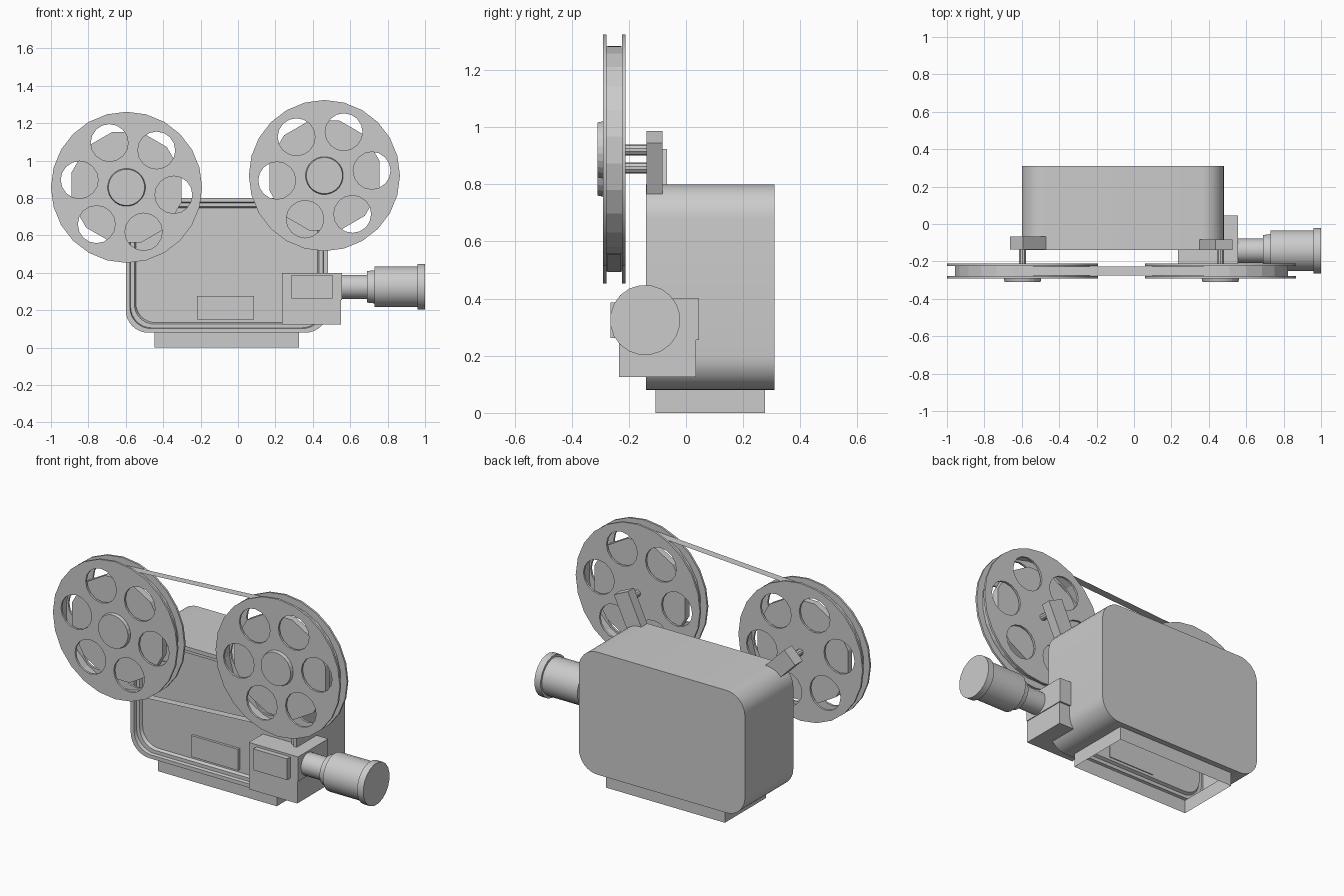
import bpy, bmesh
from math import sin, cos, pi, radians
from mathutils import Matrix, Vector

if "Cube" in bpy.data.objects:
    bpy.data.objects.remove(bpy.data.objects["Cube"])


def finish(name, bm, smooth=None):
    bmesh.ops.recalc_face_normals(bm, faces=bm.faces[:])
    me = bpy.data.meshes.new(name)
    bm.to_mesh(me)
    bm.free()
    ob = bpy.data.objects.new(name, me)
    bpy.context.collection.objects.link(ob)
    if smooth:
        bpy.ops.object.select_all(action='DESELECT')
        ob.select_set(True)
        bpy.context.view_layer.objects.active = ob
        bpy.ops.object.shade_smooth_by_angle(angle=radians(smooth))
    return ob


def box(name, x, y, z, tilt=0):
    size = (x[1] - x[0], y[1] - y[0], z[1] - z[0])
    mid = Vector((sum(x) / 2, sum(y) / 2, sum(z) / 2))
    bm = bmesh.new()
    bmesh.ops.create_cube(bm, size=1, matrix=Matrix.Translation(mid)
                          @ Matrix.Rotation(tilt, 4, 'Y') @ Matrix.Diagonal((*size, 1)))
    return finish(name, bm)


def bridge(bm, rings):
    for a, b in zip(rings, rings[1:]):
        n = len(a)
        for i in range(n):
            bm.faces.new((a[i], a[(i + 1) % n], b[(i + 1) % n], b[i]))


def turned(name, profile, center, axis, sides, caps=True, smooth=None):
    """Profile of (position along axis, radius); center gives the other two coordinates."""
    bm = bmesh.new()
    rings = []
    for t, r in profile:
        ring = []
        for i in range(sides):
            a = 2 * pi * (i + 0.5) / sides
            u, v = center[0] + r * cos(a), center[1] + r * sin(a)
            ring.append(bm.verts.new((t, u, v) if axis == 'X' else (u, t, v)))
        rings.append(ring)
    bridge(bm, rings)
    if caps:
        bm.faces.new(rings[0])
        bm.faces.new(rings[-1])
    return finish(name, bm, smooth)


def rounded(x0, x1, z0, z1, r, seg=8):
    pts = []
    for k, (cx, cz) in enumerate([(x1 - r, z1 - r), (x0 + r, z1 - r),
                                  (x0 + r, z0 + r), (x1 - r, z0 + r)]):
        for i in range(seg + 1):
            a = pi / 2 * (k + i / seg)
            pts.append((cx + r * cos(a), cz + r * sin(a)))
    return pts


# Hollow body shell with stepped front rim, open foot pulled out of the bottom
bm = bmesh.new()
rings = []
for inset, y in [(0, .31), (0, -.14), (.022, -.14), (.026, -.122), (.046, -.122), (.054, -.105)]:
    pts = rounded(-.60 + inset, .48 - inset, .08 + inset, .80 - inset, .12 - inset * .3)
    rings.append([bm.verts.new((px, y, pz)) for px, pz in pts])
bridge(bm, rings)
bm.faces.new(rings[0])
bm.faces.new(rings[-1])
bmesh.ops.recalc_face_normals(bm, faces=bm.faces[:])
bottom = max((f for f in bm.faces if f.normal.z < -.99 and f.calc_center_median().z < .081),
             key=lambda f: f.calc_area())
bmesh.ops.inset_individual(bm, faces=[bottom], thickness=.047)
foot = bmesh.ops.extrude_discrete_faces(bm, faces=[bottom])['faces'][0]
for v in foot.verts:
    v.co.z = 0
bmesh.ops.delete(bm, geom=[foot], context='FACES_ONLY')
finish('body', bm, 30)
box('front_plate', (-.22, .085), (-.12, -.10), (.15, .275))

# Lens housing and lens barrel
box('housing_lower', (.235, .55), (-.235, .035), (.125, .255))
box('housing_upper', (.235, .555), (-.235, .045), (.255, .40))
box('housing_window', (.285, .505), (-.265, -.23), (.262, .387))
turned('lens', [(.54, .065), (.69, .065), (.69, .085), (.73, .09), (.73, .11),
                (.96, .11), (.96, .123), (1.0, .123)], (-.143, .325), 'X', 20, smooth=30)


# Reels
def flange(name, cx, y, cz, phase):
    cu = bpy.data.curves.new(name, 'CURVE')
    cu.dimensions = '2D'
    cu.fill_mode = 'BOTH'
    cu.extrude = .006

    def circle(ox, oy, r, n):
        sp = cu.splines.new('POLY')
        sp.points.add(n - 1)
        sp.use_cyclic_u = True
        for i, p in enumerate(sp.points):
            a = 2 * pi * i / n
            p.co = (ox + r * cos(a), oy + r * sin(a), 0, 1)

    circle(0, 0, .404, 24)
    for k in range(6):
        a = radians(phase + 60 * k)
        circle(.255 * cos(a), .255 * sin(a), .1, 16)
    ob = bpy.data.objects.new(name, cu)
    bpy.context.collection.objects.link(ob)
    ob.location = (cx, y, cz)
    ob.rotation_euler = (pi / 2, 0, 0)
    bpy.ops.object.select_all(action='DESELECT')
    ob.select_set(True)
    bpy.context.view_layer.objects.active = ob
    bpy.ops.object.convert(target='MESH')


REELS = {'rear': (-.596, .857, 51), 'front': (.462, .92, 6)}
for side, (cx, cz, phase) in REELS.items():
    flange(side + '_reel_outer_flange', cx, -.285, cz, phase)
    flange(side + '_reel_inner_flange', cx, -.218, cz, phase)
    turned(side + '_reel_film', [(-.279, .365), (-.224, .365)], (cx, cz), 'Y', 24, caps=False)
    turned(side + '_reel_core', [(-.27, .305), (-.232, .305)], (cx, cz), 'Y', 12)
    turned(side + '_reel_hub', [(-.31, .097), (-.288, .102)], (cx, cz), 'Y', 24)
    turned(side + '_axle', [(-.27, .019), (-.13, .019)], (cx, cz), 'Y', 10)

# Film strips running between the reels, above and below
(ax, az, _), (bx, bz, _) = REELS.values()
for name, s in (('film_strip_top', 1), ('film_strip_bottom', -1)):
    n = Vector((az - bz, bx - ax)).normalized() * .364 * s
    bm = bmesh.new()
    bm.faces.new([bm.verts.new((x + n.x, y, z + n.y)) for x, y, z in
                  [(ax, -.275, az), (bx, -.275, bz), (bx, -.228, bz), (ax, -.228, az)]])
    finish(name, bm)


# Tilted arms that carry the reels
def arm(name, end, tilt, length, y):
    cx = end[0] - sin(tilt) * length / 2
    cz = end[1] - cos(tilt) * length / 2
    box(name, (cx - .05, cx + .05), y, (cz - length / 2, cz + length / 2), tilt)


arm('rear_arm', (-.628, .888), radians(-45), .20, (-.137, -.066))
arm('front_arm', (.481, .965), radians(25), .22, (-.139, -.082))
